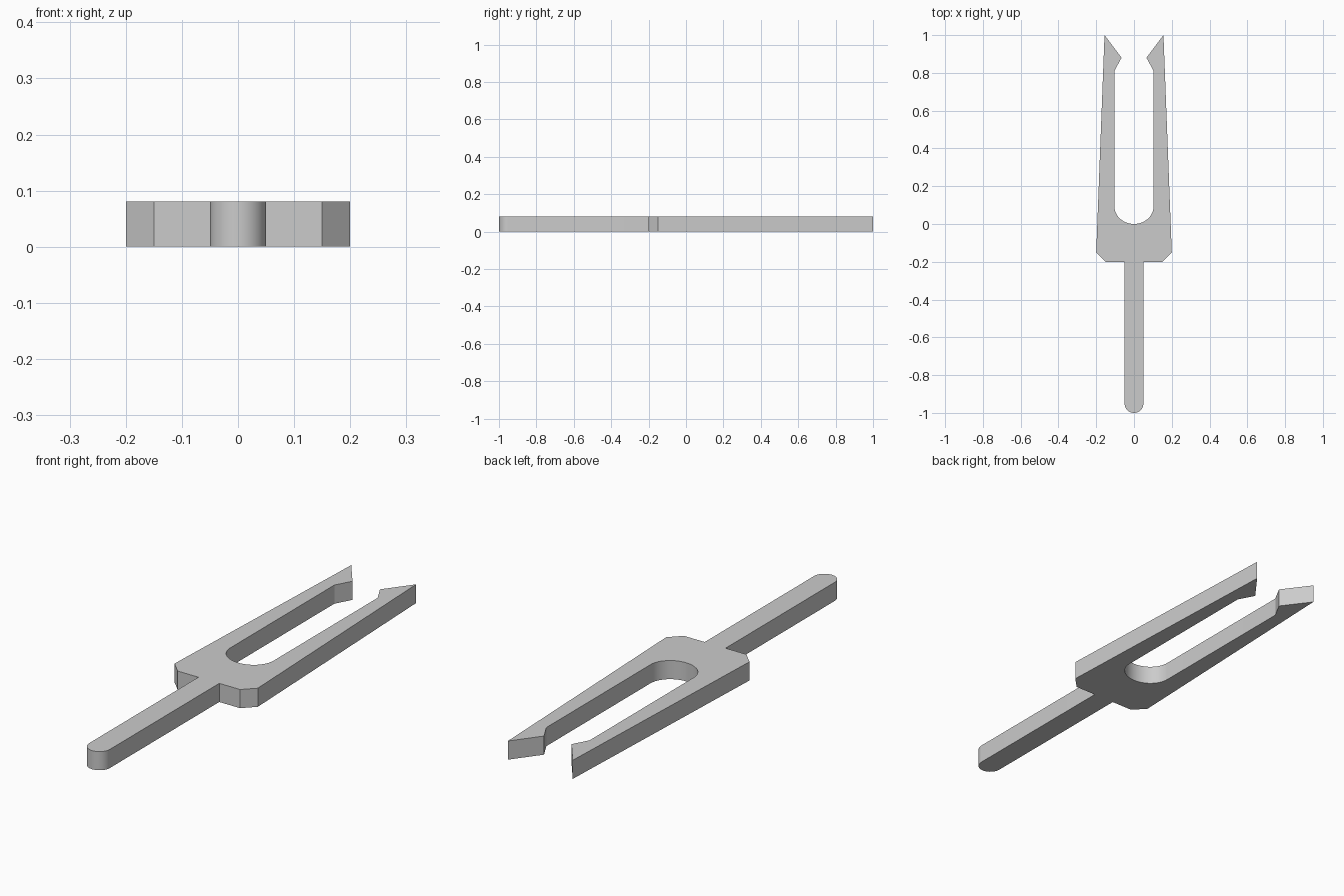
import bpy
import bmesh
from math import cos, sin, pi, radians

THICKNESS = 0.081
STEPS = 12

cube = bpy.data.objects.get("Cube")
if cube:
    bpy.data.objects.remove(cube, do_unlink=True)

# Plain grey metal
metal = bpy.data.materials.new("grey metal")
metal.use_nodes = True
grey = (0.6, 0.6, 0.6, 1)
metal.diffuse_color = grey
metal.node_tree.nodes["Principled BSDF"].inputs["Base Color"].default_value = grey


def lower_arc(rx, ry, cy, start, end):
    """Points along the lower half of an ellipse centred on x = 0."""
    angles = [start + (end - start) * i / STEPS for i in range(STEPS + 1)]
    return [(rx * cos(a), cy + ry * sin(a)) for a in angles]


# Right-hand half of the outline, from the handle end round to the slot bottom
half = lower_arc(0.05, 0.05, -0.95, -pi / 2, 0)          # rounded handle end
half += [(0.05, -0.2), (0.15, -0.2), (0.2, -0.15)]       # shoulder and chamfer
half += [(0.156, 1.0), (0.066, 0.88), (0.104, 0.81)]     # prong and barbed tip
half += lower_arc(0.104, 0.095, 0.095, 0, -pi / 2)       # rounded slot bottom

# Mirror to a closed outline, sharing the two points on the centre line
outline = half + [(-x, y) for x, y in reversed(half[1:-1])]

# Extrude the outline into the solid fork
bm = bmesh.new()
base = bm.faces.new([bm.verts.new((x, y, 0)) for x, y in outline])
extruded = bmesh.ops.extrude_face_region(bm, geom=[base], use_keep_orig=True)
top_verts = [v for v in extruded["geom"] if isinstance(v, bmesh.types.BMVert)]
bmesh.ops.translate(bm, verts=top_verts, vec=(0, 0, THICKNESS))
bmesh.ops.recalc_face_normals(bm, faces=bm.faces)

# Split the broad concave faces cleanly
broad = [f for f in bm.faces if len(f.verts) > 4]
bmesh.ops.triangulate(bm, faces=broad, ngon_method='BEAUTY')

mesh = bpy.data.meshes.new("two_prong_fork")
bm.to_mesh(mesh)
bm.free()
mesh.materials.append(metal)
fork = bpy.data.objects.new("two_prong_fork", mesh)
bpy.context.collection.objects.link(fork)

# Smooth the rounded ends, keep the corners crisp
bpy.ops.object.select_all(action='DESELECT')
fork.select_set(True)
bpy.context.view_layer.objects.active = fork
bpy.ops.object.shade_smooth_by_angle(angle=radians(25))
